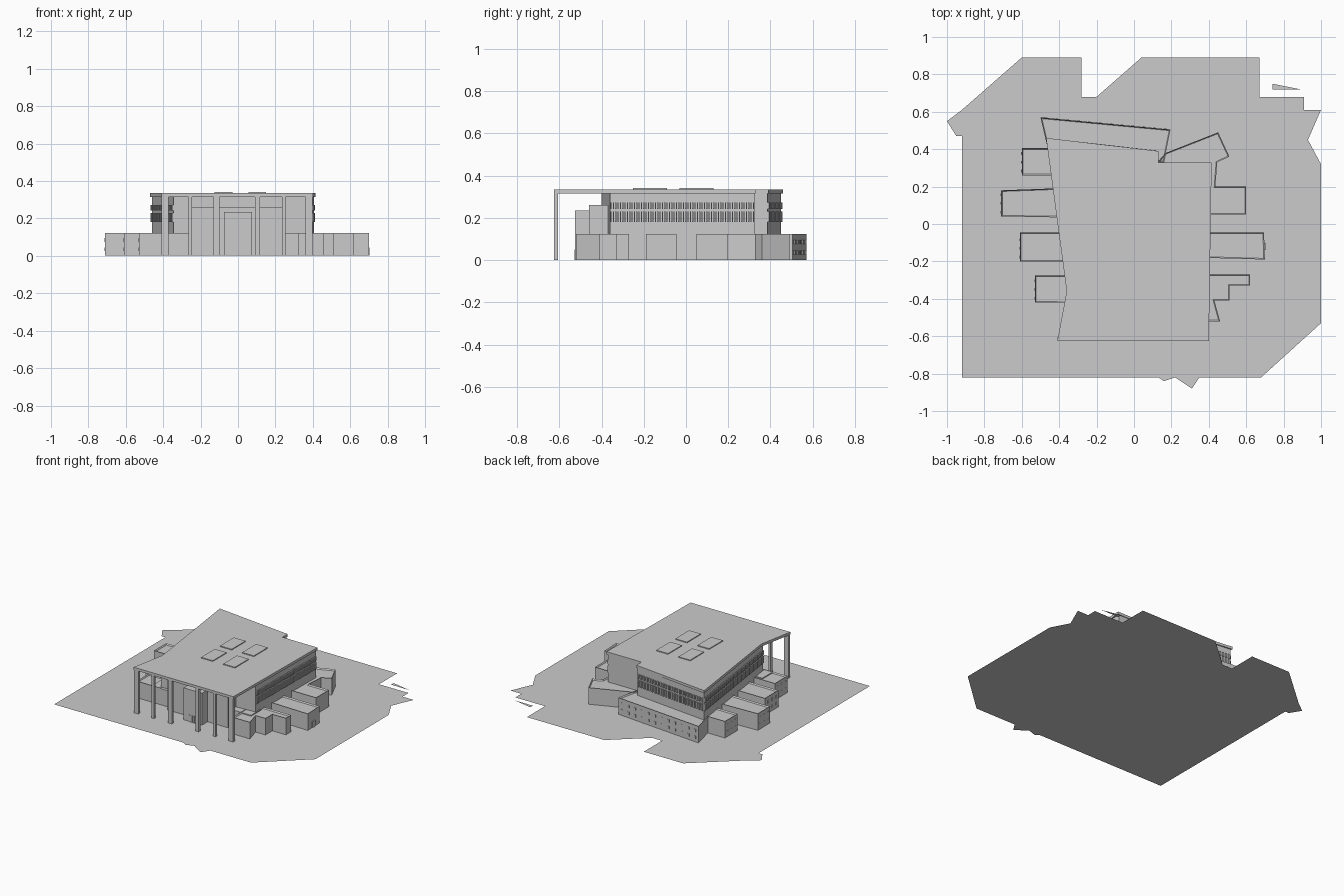
import bpy
import bmesh
from mathutils import Vector

default_cube = bpy.data.objects.get("Cube")
if default_cube:
    bpy.data.objects.remove(default_cube, do_unlink=True)

grey = bpy.data.materials.new("light_grey")
grey.use_nodes = True
grey.diffuse_color = (0.6, 0.6, 0.6, 1)
grey.node_tree.nodes["Principled BSDF"].inputs["Base Color"].default_value = grey.diffuse_color


def finish(name, bm):
    mesh = bpy.data.meshes.new(name)
    bm.to_mesh(mesh)
    bm.free()
    mesh.materials.append(grey)
    obj = bpy.data.objects.new(name, mesh)
    bpy.context.collection.objects.link(obj)
    return obj


def add_prism(bm, outline, low, high):
    """Extrude a plan outline between two heights and return its top face."""
    base = bm.faces.new([bm.verts.new((x, y, low)) for x, y in outline])
    extruded = bmesh.ops.extrude_face_region(bm, geom=[base])["geom"]
    top_verts = [g for g in extruded if isinstance(g, bmesh.types.BMVert)]
    bmesh.ops.translate(bm, verts=top_verts, vec=(0, 0, high - low))
    bmesh.ops.recalc_face_normals(bm, faces=bm.faces[:])
    return next(g for g in extruded if isinstance(g, bmesh.types.BMFace))


def prism(name, outline, low, high, parapet=False):
    bm = bmesh.new()
    top = add_prism(bm, outline, low, high)
    if parapet:
        bmesh.ops.inset_region(bm, faces=[top], thickness=0.006, use_even_offset=True)
        bmesh.ops.translate(bm, verts=top.verts[:], vec=(0, 0, -0.01))
    return finish(name, bm)


def rect(left, right, front, back):
    return [(left, front), (right, front), (right, back), (left, back)]


def slats(name, start, end, count, low, high, depth=0.008, fill=0.5):
    """Row of upright fins along a wall line."""
    bm = bmesh.new()
    a, b = Vector(start), Vector(end)
    step = (b - a) / count
    out = Vector((step.y, -step.x)).normalized() * depth
    for i in range(count):
        p = a + step * (i + (1 - fill) / 2)
        q = p + step * fill
        add_prism(bm, [p - out, q - out, q + out, p + out], low, high)
    return finish(name, bm)


# Jagged ground sheet
ground = [(-0.92, -0.82), (0.13, -0.82), (0.16, -0.84), (0.16, -0.82), (0.22, -0.82),
          (0.31, -0.88), (0.35, -0.82), (0.68, -0.82)]
for tip in (-0.53, -0.25, 0.04, 0.32):
    ground += [(1, tip), (0.7, tip + 0.02)]
ground[-1:] = [(0.8, 0.32), (0.77, 0.35), (0.77, 0.32), (0.69, 0.33), (0.76, 0.39),
               (0.93, 0.45), (0.87, 0.49)]
ground += [(1, 0.61), (0.91, 0.61), (0.91, 0.68)]
for tip in (0.67, 0.36, 0.04, -0.28, -0.6):
    ground += [(tip, 0.68), (tip, 0.89), (tip - 0.24, 0.68)]
ground[-1] = (-0.92, 0.61)
ground += [(-0.92, 0.54), (-1, 0.55), (-0.95, 0.47), (-0.92, 0.47)]
scrap = [(0.74, 0.72), (0.89, 0.72), (0.74, 0.75)]
sheet = bmesh.new()
for outline in (ground, scrap):
    sheet.faces.new([sheet.verts.new((x, y, 0)) for x, y in outline])
bmesh.ops.triangulate(sheet, faces=sheet.faces[:])
finish("ground", sheet)

# Main hall
hall = [(-0.345, -0.4), (0.395, -0.36), (0.405, 0.325), (0.125, 0.325),
        (0.125, 0.385), (-0.46, 0.45)]
prism("main_hall", hall, 0.001, 0.318)

# Roof slab reaching over the front porch
roof = [(-0.41, -0.625), (0.4, -0.625), (0.415, 0.33), (0.13, 0.33),
        (0.13, 0.39), (-0.47, 0.46), (-0.36, -0.36)]
prism("roof", roof, 0.316, 0.335)
for x in (-0.125, 0.055):
    for y in (-0.25, -0.03):
        prism("skylight", rect(x, x + 0.095, y, y + 0.16), 0.33, 0.341)

# Porch columns
for x, width in ((-0.39, 0.036), (-0.255, 0.018), (-0.115, 0.03),
                 (0.105, 0.026), (0.245, 0.018), (0.38, 0.036)):
    prism("column", rect(x - width / 2, x + width / 2, -0.625, -0.605), 0.001, 0.318)

# Two bands of window fins on the upper walls
for low, high in ((0.18, 0.23), (0.242, 0.272)):
    slats("right_window_fins", hall[1], hall[2], 62, low, high)
    slats("left_window_fins", hall[5], hall[0], 74, low, high)
    slats("back_window_fins", hall[4], hall[5], 24, low, high)

# Entrance blocks under the porch
prism("podium", rect(-0.41, 0.4, -0.42, -0.3), 0.001, 0.12)
prism("lobby", rect(-0.25, 0.24, -0.46, -0.35), 0.001, 0.26)
prism("entrance", rect(-0.075, 0.075, -0.525, -0.4), 0.001, 0.235)
slats("door_panels", (-0.03, -0.525), (0.03, -0.525), 4, 0.001, 0.05, 0.004, 0.8)

# Low side wings with parapets
wings = {
    "left_rear_wing": rect(-0.6, -0.4, 0.26, 0.405),
    "left_upper_wing": [(-0.71, 0.04), (-0.38, 0.035), (-0.38, 0.192), (-0.71, 0.18)],
    "left_middle_wing": rect(-0.61, -0.36, -0.2, -0.045),
    "left_front_wing": rect(-0.53, -0.34, -0.42, -0.275),
    "right_front_wing": [(0.32, -0.52), (0.46, -0.52), (0.43, -0.41), (0.51, -0.41),
                         (0.51, -0.33), (0.62, -0.33), (0.62, -0.27), (0.32, -0.27)],
    "right_middle_wing": [(0.35, -0.18), (0.7, -0.19), (0.695, -0.045), (0.35, -0.045)],
    "right_upper_wing": [(0.35, 0.05), (0.6, 0.05), (0.6, 0.2), (0.435, 0.2),
                         (0.445, 0.33), (0.51, 0.36), (0.45, 0.49), (0.17, 0.38),
                         (0.1, 0.3), (0.35, 0.3)],
    "rear_wing": [(-0.46, 0.4), (0.16, 0.33), (0.195, 0.505), (-0.5, 0.57)],
}
for name, outline in wings.items():
    prism(name, outline, 0.001, 0.123, parapet=True)

# Small windows and doors on the wings
for low, high in ((0.025, 0.045), (0.075, 0.095)):
    slats("rear_wing_windows", (0.195, 0.505), (-0.5, 0.57), 12, low, high, 0.003, 0.25)
    for y in (0.26, 0.04, -0.2, -0.42):
        x = {0.26: -0.6, 0.04: -0.71, -0.2: -0.61, -0.42: -0.53}[y]
        slats("wing_windows", (x, y + 0.14), (x, y), 3, low, high, 0.003, 0.3)
slats("right_wing_door", (0.698, -0.14), (0.698, -0.1), 1, 0.001, 0.045, 0.004, 0.9)
